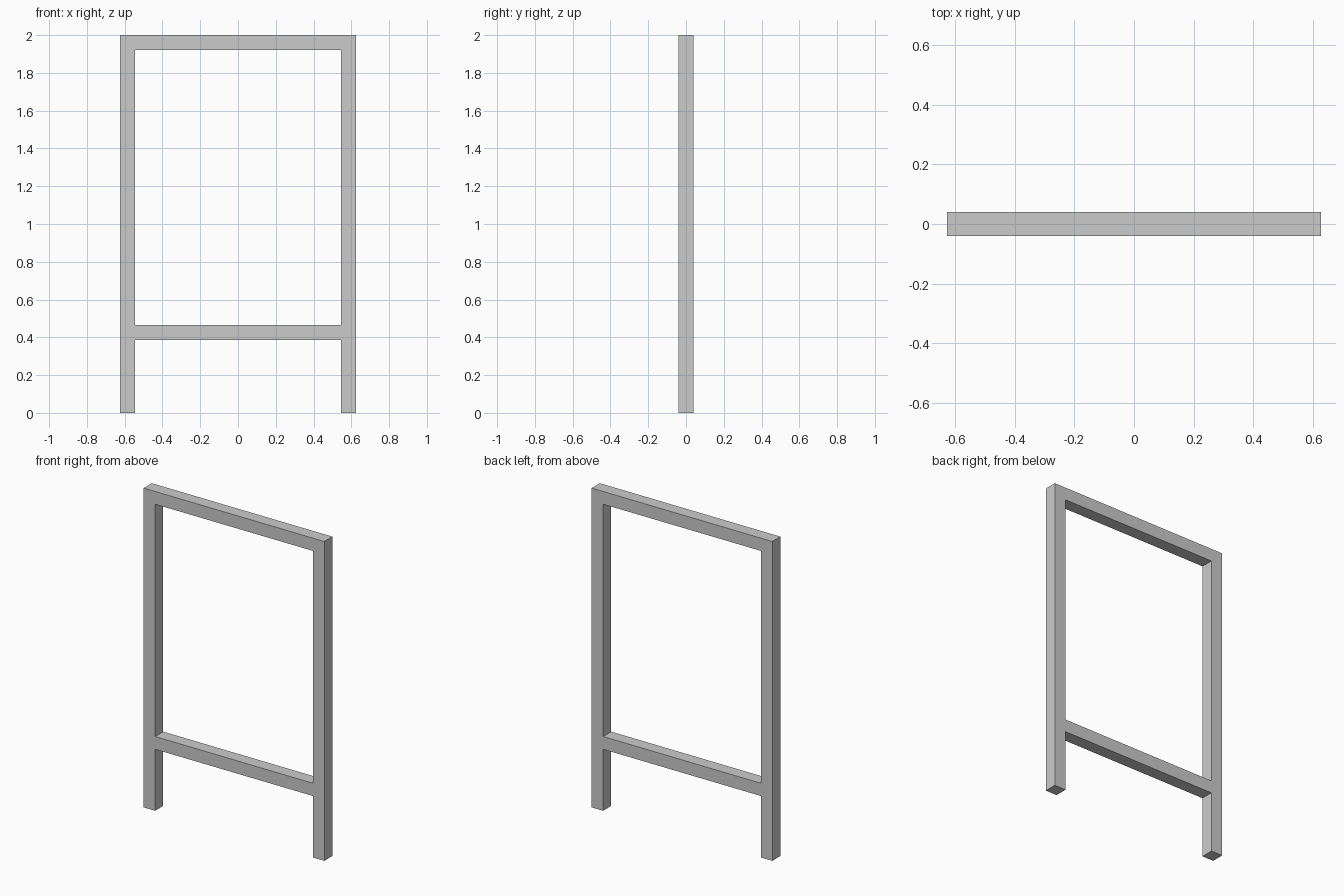
import bpy, bmesh

if "Cube" in bpy.data.objects:
    bpy.data.objects.remove(bpy.data.objects["Cube"])

HALF_WIDTH, HALF_DEPTH, BEAM = 0.626, 0.04, 0.08
xs = [-HALF_WIDTH, -HALF_WIDTH + BEAM, HALF_WIDTH - BEAM, HALF_WIDTH]
zs = [0, 0.385, 0.465, 2 - BEAM, 2]

# Front face of the frame: grid cells, leaving out the main opening and leg gap
bm = bmesh.new()
for col in range(3):
    for row in range(4):
        if col == 1 and row in (0, 2):
            continue
        corners = [(xs[col], zs[row]), (xs[col + 1], zs[row]),
                   (xs[col + 1], zs[row + 1]), (xs[col], zs[row + 1])]
        bm.faces.new([bm.verts.new((x, -HALF_DEPTH, z)) for x, z in corners])
bmesh.ops.remove_doubles(bm, verts=bm.verts, dist=0.0001)

# Give the frame its square beam thickness
result = bmesh.ops.extrude_face_region(bm, geom=bm.faces[:], use_keep_orig=True)
back = [v for v in result["geom"] if isinstance(v, bmesh.types.BMVert)]
bmesh.ops.translate(bm, verts=back, vec=(0, 2 * HALF_DEPTH, 0))
bmesh.ops.recalc_face_normals(bm, faces=bm.faces)

mesh = bpy.data.meshes.new("stand_frame")
bm.to_mesh(mesh)
bm.free()
frame = bpy.data.objects.new("stand_frame", mesh)
bpy.context.collection.objects.link(frame)
